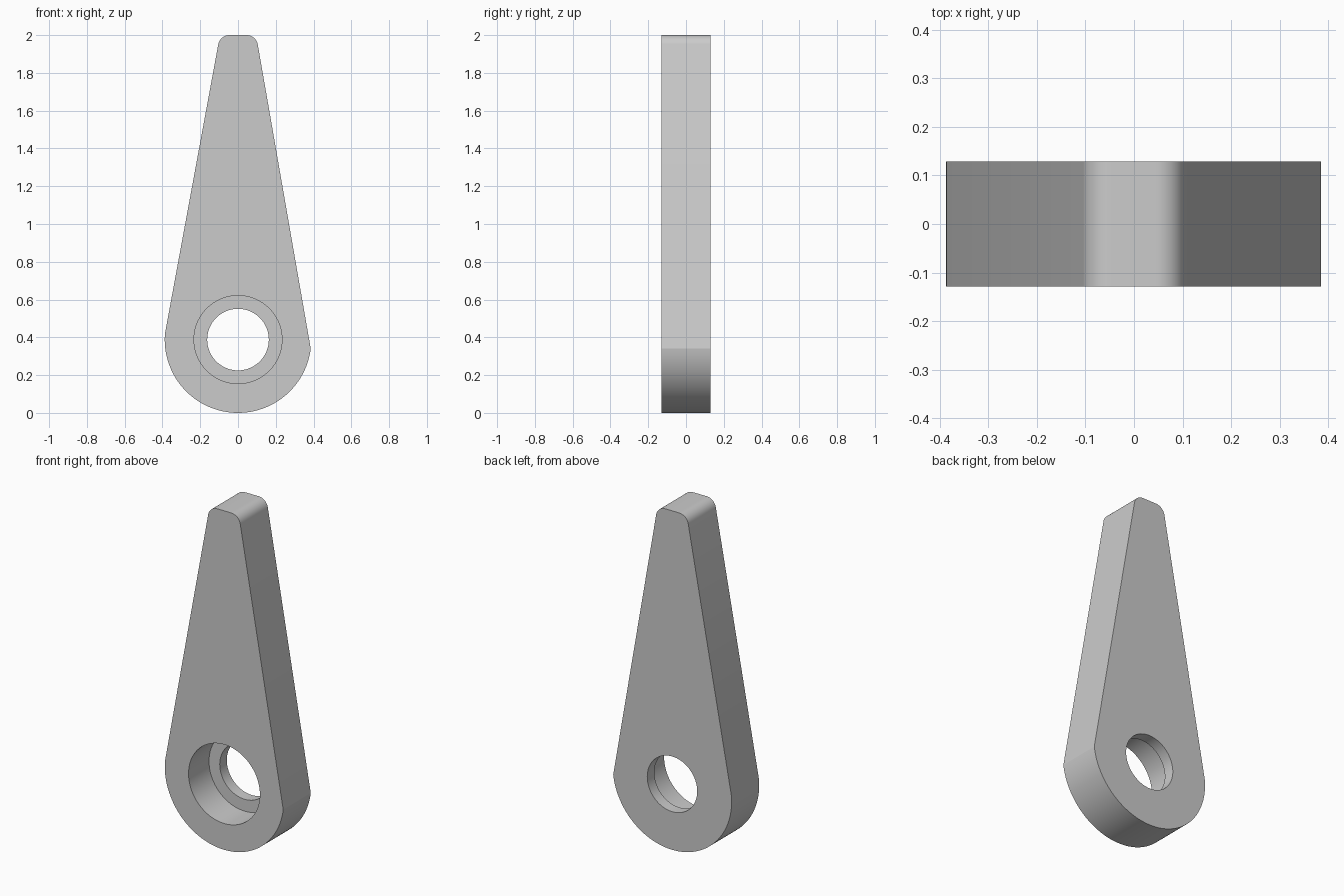
import bpy, bmesh
from math import radians, sin, cos, tan, pi, asin
from mathutils import Vector, Matrix

cube = bpy.data.objects.get("Cube")
if cube:
    bpy.data.objects.remove(cube, do_unlink=True)

HALF = 0.1285          # half thickness
HUB_R = 0.388          # outer radius around the hole, also its height
BORE_R, HOLE_R = 0.233, 0.163
LEDGE_Y = HALF - 0.066  # bottom of the counterbore
TIP_X, TIP_R = 0.096, 0.06

grey = bpy.data.materials.new("plain_grey")
grey.use_nodes = True
colour = (0.6, 0.6, 0.6, 1)
grey.diffuse_color = colour
grey.node_tree.nodes["Principled BSDF"].inputs["Base Color"].default_value = colour


def arc(cx, cz, r, start, end, steps):
    """Points (x, z) along an arc, both ends included."""
    angles = [start + (end - start) * i / steps for i in range(steps + 1)]
    return [(cx + r * cos(a), cz + r * sin(a)) for a in angles]


# Outline: hub arc, then two straight flanks meeting a rounded flat tip
left_end = -pi - asin((0.42 - HUB_R) / HUB_R)
right_end = asin((0.34 - HUB_R) / HUB_R)
lean = radians(9.85)
tip_c = TIP_X - TIP_R * tan((pi / 2 - lean) / 2)
outline = arc(0, HUB_R, HUB_R, left_end, right_end, 64)
outline += arc(tip_c, 2 - TIP_R, TIP_R, lean, pi / 2, 12)
outline += arc(-tip_c, 2 - TIP_R, TIP_R, pi / 2, pi - lean, 12)
bore = arc(0, HUB_R, BORE_R, 0, 2 * pi, 96)[:-1]
hole = arc(0, HUB_R, HOLE_R, 0, 2 * pi, 96)[:-1]

bm = bmesh.new()


def loop(points, y):
    """Closed ring of edges at depth y."""
    verts = [bm.verts.new((x, y, z)) for x, z in points]
    edges = [bm.edges.new((v, verts[i - 1])) for i, v in enumerate(verts)]
    return verts, edges


def wall(a, b):
    """Quads between two rings of equal length."""
    for i in range(len(a[0])):
        bm.faces.new((a[0][i - 1], a[0][i], b[0][i], b[0][i - 1]))


outer_front, outer_back = loop(outline, -HALF), loop(outline, HALF)
bore_front, bore_floor = loop(bore, -HALF), loop(bore, LEDGE_Y)
hole_floor, hole_back = loop(hole, LEDGE_Y), loop(hole, HALF)

# Front and back plates with their openings
for rim, opening in ((outer_front, bore_front), (outer_back, hole_back)):
    bmesh.ops.triangle_fill(bm, edges=rim[1] + opening[1], use_beauty=True)

# Outer rim, counterbore, ledge and through hole
wall(outer_front, outer_back)
wall(bore_front, bore_floor)
wall(bore_floor, hole_floor)
wall(hole_floor, hole_back)
bmesh.ops.recalc_face_normals(bm, faces=bm.faces)

mesh = bpy.data.meshes.new("lever_arm")
bm.to_mesh(mesh)
bm.free()
mesh.materials.append(grey)
arm = bpy.data.objects.new("lever_arm", mesh)
bpy.context.collection.objects.link(arm)

bpy.ops.object.select_all(action='DESELECT')
arm.select_set(True)
bpy.context.view_layer.objects.active = arm
bpy.ops.object.shade_smooth_by_angle(angle=radians(15))
